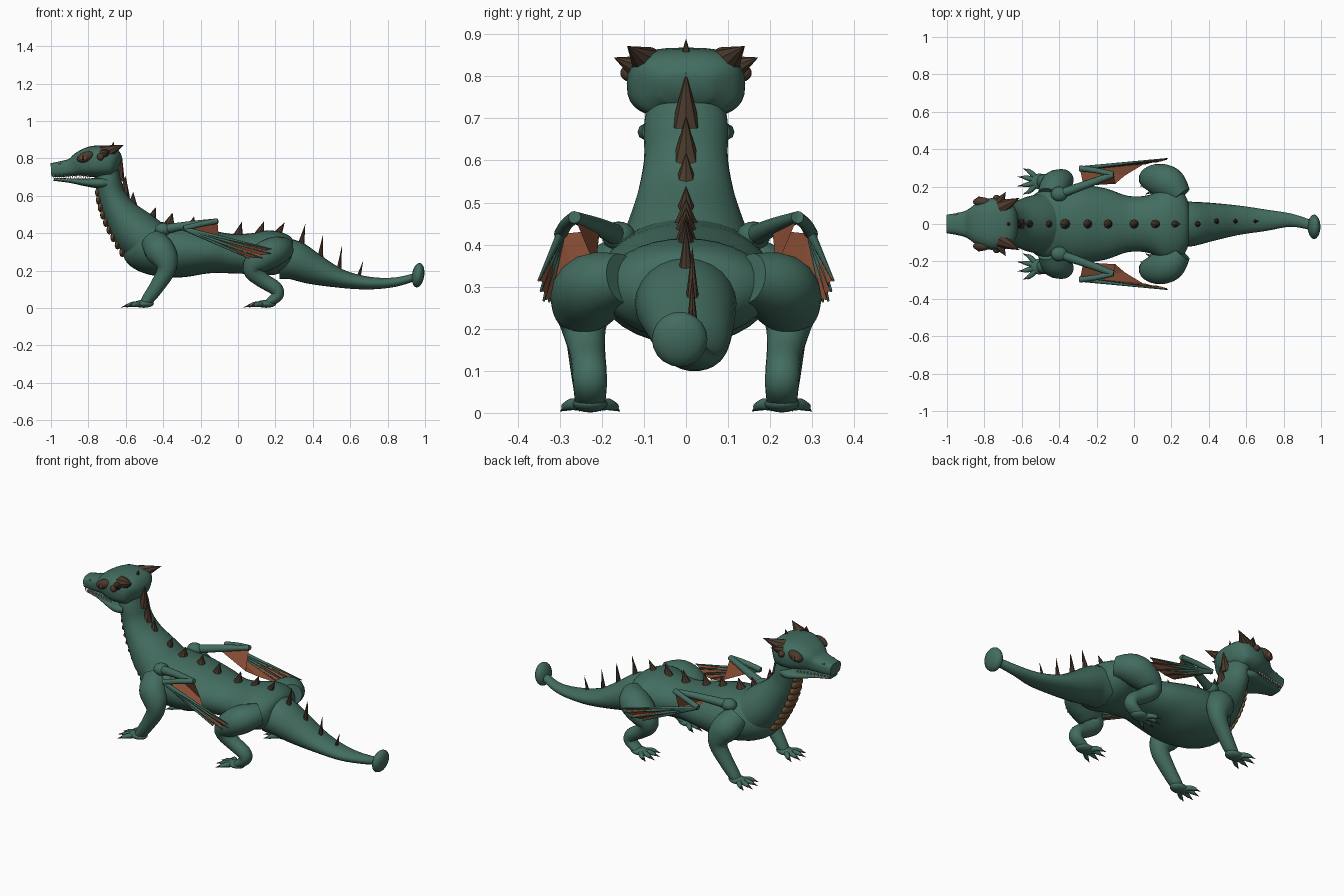
import bpy, bmesh, math
from mathutils import Vector, Matrix

cube = bpy.data.objects.get("Cube")
if cube:
    bpy.data.objects.remove(cube, do_unlink=True)


def material(name, rgb):
    m = bpy.data.materials.new(name)
    m.use_nodes = True
    m.diffuse_color = (*rgb, 1)
    m.node_tree.nodes["Principled BSDF"].inputs["Base Color"].default_value = (*rgb, 1)
    return m


GREEN = material("scale green", (.055, .15, .115))
BROWN = material("horn brown", (.07, .042, .025))
TAN = material("throat tan", (.17, .085, .04))
RUST = material("membrane rust", (.28, .085, .04))
IVORY = material("tooth ivory", (.7, .66, .55))
DARK = material("dark pupil", (.02, .01, .008))


def finish(name, bm, mat, smooth=True):
    """Turn a bmesh into an object, keeping steep edges sharp."""
    bmesh.ops.recalc_face_normals(bm, faces=bm.faces[:])
    for f in bm.faces:
        f.smooth = smooth
    for e in bm.edges:
        e.smooth = len(e.link_faces) == 2 and e.calc_face_angle(0) < math.radians(45)
    mesh = bpy.data.meshes.new(name)
    bm.to_mesh(mesh)
    bm.free()
    mesh.materials.append(mat)
    ob = bpy.data.objects.new(name, mesh)
    bpy.context.scene.collection.objects.link(ob)


def blend(a, b, c, d, t):
    """Catmull-Rom value between b and c."""
    return (2 * b + (c - a) * t + (2 * a - 5 * b + 4 * c - d) * t * t
            + (3 * b - a - 3 * c + d) * t ** 3) / 2


def spline(rows, steps):
    """Smooth path through rows of (x, y, z, half width, half height)."""
    ends = [rows[0]] + list(rows) + [rows[-1]]
    out = []
    for quad in zip(ends, ends[1:], ends[2:], ends[3:]):
        for i in range(steps):
            out.append([blend(*values, i / steps) for values in zip(*quad)])
    return out + [rows[-1]]


def tube(name, rows, mat=GREEN, sides=20, steps=4, square=1, side=1):
    """Loft of oval rings; side=-1 mirrors it across y."""
    rows = spline(rows, steps)
    points = [Vector(r[:3]) for r in rows]
    bm = bmesh.new()
    rings = []
    for i, (p, r) in enumerate(zip(points, rows)):
        t = (points[min(i + 1, len(points) - 1)] - points[max(i - 1, 0)]).normalized()
        across = Vector((0, 1, 0))
        across = (across - t * across.dot(t)).normalized()
        up = t.cross(across)
        ring = []
        for k in range(sides):
            a = math.tau * k / sides
            c, s = (math.copysign(abs(f) ** square, f) for f in (math.cos(a), math.sin(a)))
            v = p + across * (c * r[3]) + up * (s * r[4])
            ring.append(bm.verts.new((v.x, v.y * side, v.z)))
        rings.append(ring)
    for a, b in zip(rings, rings[1:]):
        for k in range(sides):
            bm.faces.new((a[k], a[k - 1], b[k - 1], b[k]))
    bm.faces.new(rings[0])
    bm.faces.new(rings[-1])
    finish(name, bm, mat)


def spike(name, base, tip, radius, mat=BROWN, sides=8):
    base, tip = Vector(base), Vector(tip)
    d = tip - base
    place = Matrix.Translation((base + tip) / 2) @ d.to_track_quat('Z', 'Y').to_matrix().to_4x4()
    bm = bmesh.new()
    bmesh.ops.create_cone(bm, cap_ends=True, segments=sides, radius1=radius, radius2=0,
                          depth=d.length, matrix=place)
    finish(name, bm, mat, False)


def ball(name, centre, size, mat, tilt=0):
    place = Matrix.Translation(centre) @ Matrix.Rotation(tilt, 4, 'Y') @ Matrix.Diagonal((*size, 1))
    bm = bmesh.new()
    bmesh.ops.create_uvsphere(bm, u_segments=16, v_segments=10, radius=1, matrix=place)
    finish(name, bm, mat)


def both(point, s):
    return (point[0], point[1] * s, point[2])


def foot(name, x, s):
    """Flat paw with fanned toes and claws."""
    y = .228
    ball(name, (x, y * s, .022), (.055, .042, .021), GREEN)
    for k in range(4):
        a = (k - 1.5) * .5
        dx, dy = -math.cos(a), math.sin(a)
        tube(name + "_toe", [(x - .015, y + dy * .02, .02, .016, .016),
                             (x + dx * .06, y + dy * .065, .02, .014, .014),
                             (x + dx * .09, y + dy * .09, .013, .009, .009)], sides=10, side=s)
        spike(name + "_claw", both((x + dx * .08, y + dy * .08, .016), s),
              both((x + dx * .125, y + dy * .105, .003), s), .01, BROWN, 6)


# Torso, neck and tail
tube("torso", [(-.6, 0, .36, .04, .05), (-.56, 0, .345, .13, .11), (-.48, 0, .325, .19, .14),
               (-.38, 0, .31, .21, .145), (-.28, 0, .305, .21, .14), (-.15, 0, .3, .19, .115),
               (-.03, 0, .29, .15, .105), (.08, 0, .29, .155, .11), (.17, 0, .295, .2, .12),
               (.24, 0, .295, .19, .105), (.285, 0, .29, .13, .075), (.3, 0, .29, .06, .03)], sides=32)
tube("neck", [(-.46, 0, .33, .17, .13), (-.55, 0, .41, .15, .125), (-.63, 0, .51, .118, .092),
              (-.675, 0, .6, .1, .074), (-.695, 0, .68, .1, .07), (-.71, 0, .75, .09, .065)], sides=28)
tube("tail", [(.23, 0, .265, .12, .11), (.3, 0, .255, .12, .105), (.4, .01, .21, .105, .085),
              (.55, .02, .157, .08, .05), (.7, .02, .133, .058, .034), (.84, .02, .138, .035, .025),
              (.96, -.01, .17, .025, .02)], sides=24)
ball("tail_knob", (.963, -.015, .175), (.033, .066, .066), GREEN, .15)

# Head and jaw
tube("head", [(-1, 0, .738, .05, .036), (-.95, 0, .742, .058, .042), (-.89, 0, .752, .075, .048),
              (-.84, 0, .77, .108, .068), (-.78, 0, .782, .135, .083), (-.72, 0, .784, .14, .083),
              (-.665, 0, .78, .122, .075), (-.63, 0, .77, .06, .035)], sides=32, square=.7)
tube("jaw", [(-.985, 0, .688, .04, .008), (-.9, 0, .681, .058, .012), (-.82, 0, .672, .09, .02),
             (-.75, 0, .668, .115, .028), (-.7, 0, .67, .105, .028)], square=.7)
spike("crown_spike", (-.675, 0, .835), (-.665, 0, .89), .017)

# Back spikes: base x, base z, tip x, tip z, radius
BACK = [(-.64, .68, -.62, .81, .035), (-.612, .595, -.6, .705, .034), (-.565, .525, -.56, .62, .034),
        (-.47, .45, -.44, .54, .036), (-.37, .44, -.35, .51, .033), (-.25, .425, -.235, .49, .03),
        (-.14, .405, -.12, .475, .027), (0, .385, .02, .46, .027), (.115, .395, .14, .465, .026),
        (.21, .39, .25, .46, .024), (.335, .33, .36, .45, .019), (.44, .27, .455, .395, .016),
        (.54, .2, .555, .33, .014), (.645, .165, .67, .255, .011)]
for bx, bz, tx, tz, r in BACK:
    y = .015 if bx > .4 else 0
    spike("back_spike", (bx, y, bz), (tx, y, tz), r)

# Overlapping throat plates
for i in range(9):
    t = i / 8
    ball("throat_plate", (-.748 + .13 * t ** 1.6, 0, .62 - .32 * t), (.016, .05 + .025 * t, .027), TAN, .1)

for s, label in ((1, "back"), (-1, "front")):
    # Eyes, nostrils, horns and teeth
    ball(label + "_eye_ridge", (-.815, .118 * s, .808), (.048, .026, .027), BROWN, -.35)
    ball(label + "_eye", (-.825, .133 * s, .802), (.019, .013, .015), RUST)
    ball(label + "_pupil", (-.828, .144 * s, .802), (.006, .004, .012), DARK)
    ball(label + "_nostril", (-.95, .046 * s, .768), (.012, .008, .008), BROWN)
    spike(label + "_main_horn", both((-.71, .088, .828), s), both((-.61, .14, .872), s), .044)
    spike(label + "_side_horn", both((-.72, .115, .82), s), both((-.685, .172, .845), s), .03)
    ball(label + "_cheek_knob", (-.735, .136 * s, .808), (.02, .02, .02), BROWN)
    for k in range(10):
        x, w = -.985 + k * .02, .047 + .004 * k
        spike("upper_tooth", (x, w * s, .712), (x, w * s, .693), .006, IVORY, 5)
        x, w = x + .01, w - .006
        spike("lower_tooth", (x, w * s, .685), (x, w * s, .704), .005, IVORY, 5)

    # Legs
    tube(label + "_foreleg", [(-.45, .15, .36, .06, .07), (-.42, .21, .31, .075, .08), (-.39, .235, .26, .06, .07),
                              (-.385, .24, .2, .048, .05), (-.43, .235, .12, .042, .04),
                              (-.48, .23, .05, .036, .033), (-.51, .228, .02, .03, .02)], side=s)
    foot(label + "_forefoot", -.505, s)
    tube(label + "_hind_leg", [(.25, .15, .32, .06, .06), (.19, .215, .3, .09, .08), (.12, .24, .26, .083, .075),
                               (.08, .243, .205, .055, .055), (.13, .235, .15, .043, .042),
                               (.2, .23, .105, .041, .038), (.21, .228, .065, .04, .032),
                               (.16, .228, .025, .036, .022)], side=s)
    foot(label + "_hind_foot", .15, s)

    # Folded wing: arm, forearm, finger bones and membrane
    shoulder, elbow, wrist = (-.4, .16, .42), (-.11, .265, .465), (-.29, .298, .425)
    ball(label + "_wing_shoulder", both(shoulder, s), (.045, .04, .035), GREEN)
    tube(label + "_wing_arm", [(*shoulder, .026, .026), (-.25, .213, .445, .021, .02),
                               (*elbow, .016, .014)], side=s, sides=12)
    tube(label + "_wing_forearm", [(*elbow, .015, .015), (-.2, .285, .448, .015, .015),
                                   (*wrist, .016, .016)], side=s, sides=12)
    tips = [(.18, .35, .315), (.175, .345, .29), (.13, .338, .267), (.06, .325, .265)]
    for tip in tips:
        tube(label + "_wing_finger", [(*wrist, .011, .011), (*tip, .003, .003)], side=s, sides=8)
    rear = (-.1, .215, .345)
    bm = bmesh.new()
    root, bend, inner = (bm.verts.new(both(p, s)) for p in (wrist, elbow, (-.27, .205, .435)))
    edge = []
    for a, b in zip(tips, tips[1:] + [rear]):
        valley = (Vector(a) + Vector(b)) / 2 + Vector((-.03, -.012, .006))
        edge += [bm.verts.new(both(a, s)), bm.verts.new(both(valley, s))]
    edge.append(bm.verts.new(both(rear, s)))
    for a, b in zip(edge, edge[1:]):
        bm.faces.new((root, a, b))
    bm.faces.new((edge[-1], bend, inner))
    bm.faces.new((root, edge[-1], inner))
    finish(label + "_wing_membrane", bm, RUST, False)
